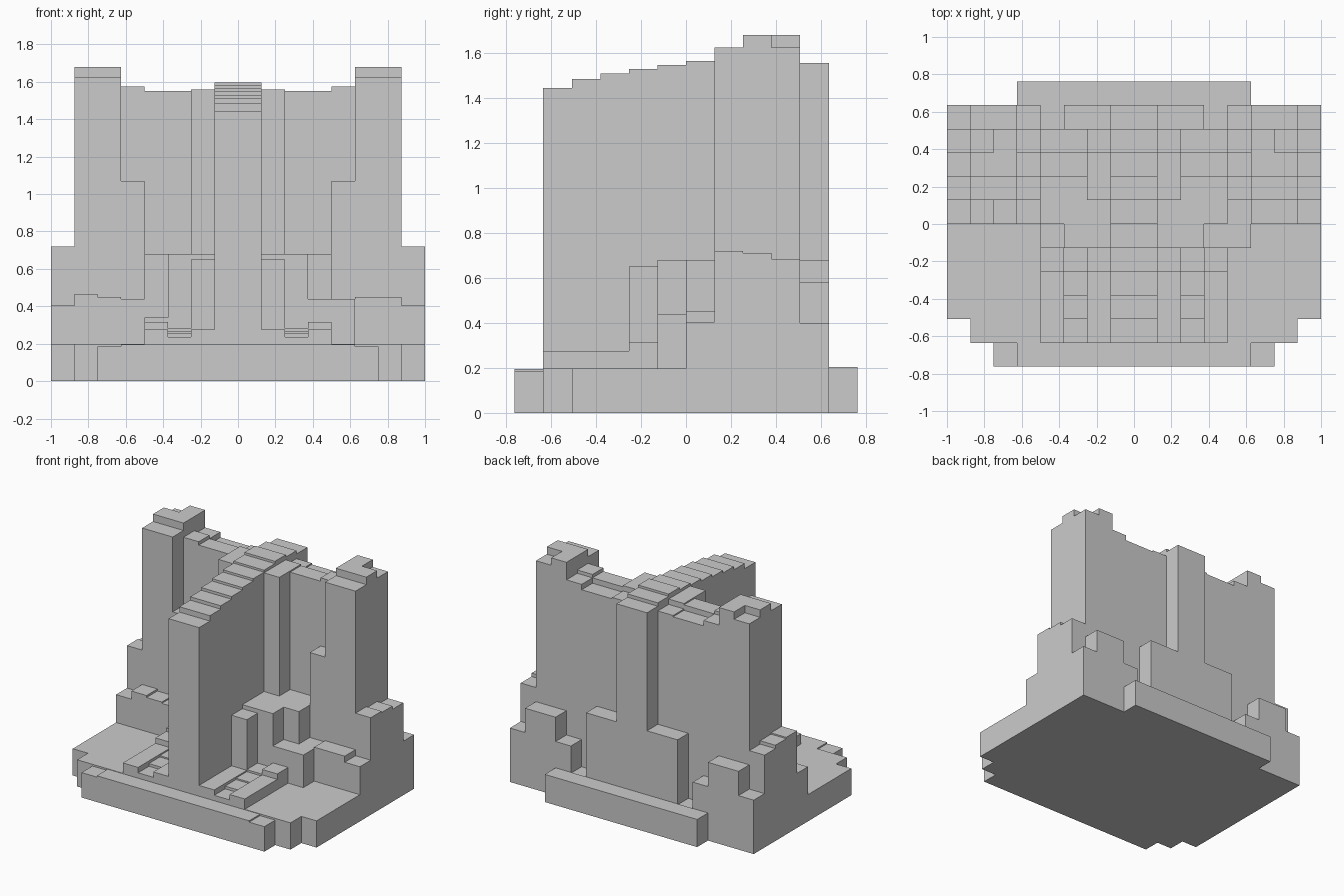
import bpy, bmesh

if "Cube" in bpy.data.objects:
    bpy.data.objects.remove(bpy.data.objects["Cube"])

DX, DY = 0.125, 0.127          # cell size of the 16 x 12 plan
grid = {}                      # (column, row) -> (height, part name)


def block(part, i0, i1, j0, j1, z, side=0):
    """Set the height of a block of cells. Columns count outward from x = 0,
    rows count back from the front. side: 0 both, 1 right, -1 left."""
    for i in range(i0, i1):
        for j in range(j0, j1):
            if side >= 0:
                grid[(i, j)] = (z, part)
            if side <= 0:
                grid[(-i - 1, j)] = (z, part)


def steps(part, i0, i1, j0, heights):
    """A run of one-row blocks going back from row j0."""
    for k, z in enumerate(heights):
        block(part, i0, i1, j0 + k, j0 + k + 1, z)


# Floor slab with stepped corners
block("floor", 0, 8, 2, 11, 0.198)
block("floor", 0, 7, 1, 2, 0.198)
block("floor", 0, 5, 0, 1, 0.195)
block("floor", 5, 6, 0, 1, 0.185)
block("floor", 0, 5, 11, 12, 0.205)

# Shallow raised beds either side of the fin
block("front_bed", 1, 4, 1, 4, 0.275)
steps("front_bed", 2, 3, 1, [0.235, 0.255, 0.265])
block("front_bed", 2, 3, 4, 5, 0.28)
block("front_bed", 3, 4, 4, 5, 0.315)
block("front_bed", 3, 4, 5, 6, 0.34, -1)
block("front_bed", 3, 5, 5, 6, 0.44, 1)

# Low shoulders in front of and behind the towers
block("shoulder", 4, 5, 6, 7, 0.44)
block("shoulder", 5, 7, 6, 7, 0.45)
block("shoulder", 6, 7, 6, 7, 0.465, -1)
block("shoulder", 7, 8, 6, 7, 0.405)
steps("shoulder", 7, 8, 7, [0.72, 0.71, 0.685, 0.4])
block("shoulder", 5, 7, 10, 11, 0.58)
block("shoulder", 4, 5, 10, 11, 0.4)

# Stepped terrace between fin and towers
block("terrace", 1, 2, 4, 5, 0.65)
block("terrace", 1, 3, 5, 6, 0.68)
block("terrace", 1, 4, 6, 8, 0.68)
block("terrace", 1, 3, 10, 11, 0.68)

# Cross wall
block("wall", 1, 2, 7, 9, 1.56)
block("wall", 2, 4, 8, 9, 1.55)
block("wall", 4, 5, 7, 8, 1.07)
block("wall", 4, 5, 8, 9, 1.575)
block("wall", 1, 2, 9, 10, 1.52)
block("wall", 2, 4, 9, 10, 1.51)
block("wall", 4, 5, 9, 10, 1.55)

# Corner towers
steps("tower", 5, 7, 7, [1.625, 1.68, 1.68])
block("tower", 6, 7, 9, 10, 1.625)

# Central fin rising toward the back
steps("fin", 0, 1, 1,
      [1.445, 1.485, 1.51, 1.53, 1.548, 1.565, 1.58, 1.597, 1.58, 1.555])


def build(part):
    """Skin a part: tops, undersides and only the exposed side walls."""
    bm = bmesh.new()

    def face(*pts):
        bm.faces.new([bm.verts.new(p) for p in pts])

    for (i, j), (z, name) in grid.items():
        if name != part:
            continue
        x0, x1 = i * DX, (i + 1) * DX
        y0, y1 = (j - 6) * DY, (j - 5) * DY
        face((x0, y0, z), (x1, y0, z), (x1, y1, z), (x0, y1, z))
        face((x0, y1, 0), (x1, y1, 0), (x1, y0, 0), (x0, y0, 0))
        walls = {(0, -1): ((x0, y0), (x1, y0)), (1, 0): ((x1, y0), (x1, y1)),
                 (0, 1): ((x1, y1), (x0, y1)), (-1, 0): ((x0, y1), (x0, y0))}
        for (di, dj), (a, b) in walls.items():
            low = grid.get((i + di, j + dj), (0, ""))[0]
            if low < z:
                face((*a, low), (*b, low), (*b, z), (*a, z))
    bmesh.ops.remove_doubles(bm, verts=bm.verts, dist=1e-4)
    mesh = bpy.data.meshes.new(part)
    bm.to_mesh(mesh)
    bm.free()
    bpy.context.collection.objects.link(bpy.data.objects.new(part, mesh))


for part in ("floor", "front_bed", "shoulder", "terrace", "wall", "tower", "fin"):
    build(part)
